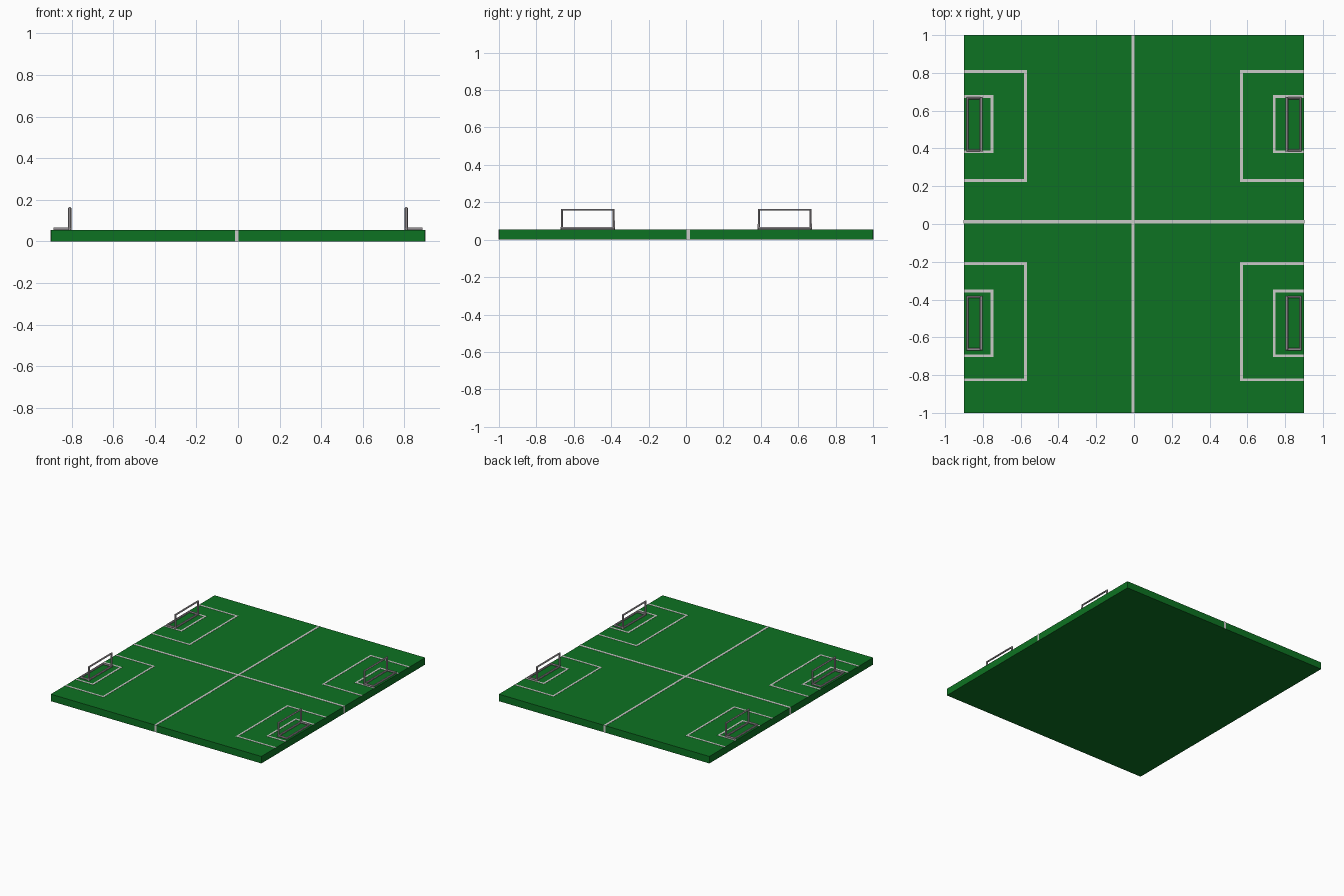
import bpy

if "Cube" in bpy.data.objects:
    bpy.data.objects.remove(bpy.data.objects["Cube"])

HALF_X, HALF_Y, TOP = 0.9, 1.0, 0.054
SKIN = 0.0015  # thickness of painted plates


def material(name, colour):
    m = bpy.data.materials.new(name)
    m.use_nodes = True
    m.diffuse_color = (*colour, 1)
    m.node_tree.nodes["Principled BSDF"].inputs["Base Color"].default_value = (*colour, 1)
    return m


grass = material("grass green", (0.004, 0.17, 0.016))
paint = material("line white", (0.6, 0.6, 0.58))
metal = material("goal grey", (0.45, 0.42, 0.44))


def box(name, low, high, mat):
    bpy.ops.mesh.primitive_cube_add(
        size=1, location=[(a + b) / 2 for a, b in zip(low, high)])
    ob = bpy.context.object
    ob.name = name
    ob.scale = [b - a for a, b in zip(low, high)]
    bpy.ops.object.transform_apply(location=False, rotation=False, scale=True)
    ob.data.materials.append(mat)
    return ob


def stripe(name, x0, x1, y0, y1):
    box(name, (min(x0, x1), y0, TOP - SKIN), (max(x0, x1), y1, TOP + SKIN), paint)


def area_lines(name, side, inner, y0, y1, w=0.015):
    # Three-sided marking that opens onto the pitch edge
    edge = side * HALF_X
    stripe(name + "_front_line", side * inner, side * (inner + w), y0, y1)
    stripe(name + "_low_line", side * (inner + w), edge, y0, y0 + w)
    stripe(name + "_high_line", side * (inner + w), edge, y1 - w, y1)


def tube(name, points, closed, radius=0.008):
    cu = bpy.data.curves.new(name, "CURVE")
    cu.dimensions = "3D"
    cu.bevel_depth = radius
    cu.bevel_resolution = 1
    cu.use_fill_caps = True
    sp = cu.splines.new("POLY")
    sp.points.add(len(points) - 1)
    for p, co in zip(sp.points, points):
        p.co = (*co, 1)
    sp.use_cyclic_u = closed
    sp.use_smooth = False
    cu.materials.append(metal)
    ob = bpy.data.objects.new(name, cu)
    bpy.context.collection.objects.link(ob)
    bpy.ops.object.select_all(action="DESELECT")
    ob.select_set(True)
    bpy.context.view_layer.objects.active = ob
    bpy.ops.object.convert(target="MESH")


# Pitch slab
box("pitch", (-HALF_X, -HALF_Y, 0), (HALF_X, HALF_Y, TOP), grass)

# Dividing lines, running down the slab sides
box("long_divider", (-0.014, -HALF_Y - SKIN, 0.001),
    (0.003, HALF_Y + SKIN, TOP + SKIN), paint)
box("cross_divider", (-HALF_X - SKIN, 0.003, 0.001),
    (HALF_X + SKIN, 0.021, TOP + SKIN), paint)

# Markings and goals on each quarter
for side, side_name in ((-1, "right"), (1, "left")):
    big, small = (0.567, 0.745) if side < 0 else (0.562, 0.735)
    for row, outer, inner in (("back", (0.222, 0.815), (0.375, 0.683)),
                              ("front", (-0.832, -0.202), (-0.705, -0.348))):
        tag = f"{row}_{side_name}"
        area_lines(tag + "_large_area", side, big, *outer)
        area_lines(tag + "_small_area", side, small, *inner)

        y = 0.528 if row == "back" else -0.525
        ya, yb = y - 0.138, y + 0.138
        xf, xb = side * 0.809, side * 0.882
        zb, zt = TOP + 0.007, 0.16
        tube(tag + "_goal_base",
             [(xf, ya, zb), (xb, ya, zb), (xb, yb, zb), (xf, yb, zb)], True)
        tube(tag + "_goal_posts",
             [(xf, ya, TOP), (xf, ya, zt), (xf, yb, zt), (xf, yb, TOP)], False)
